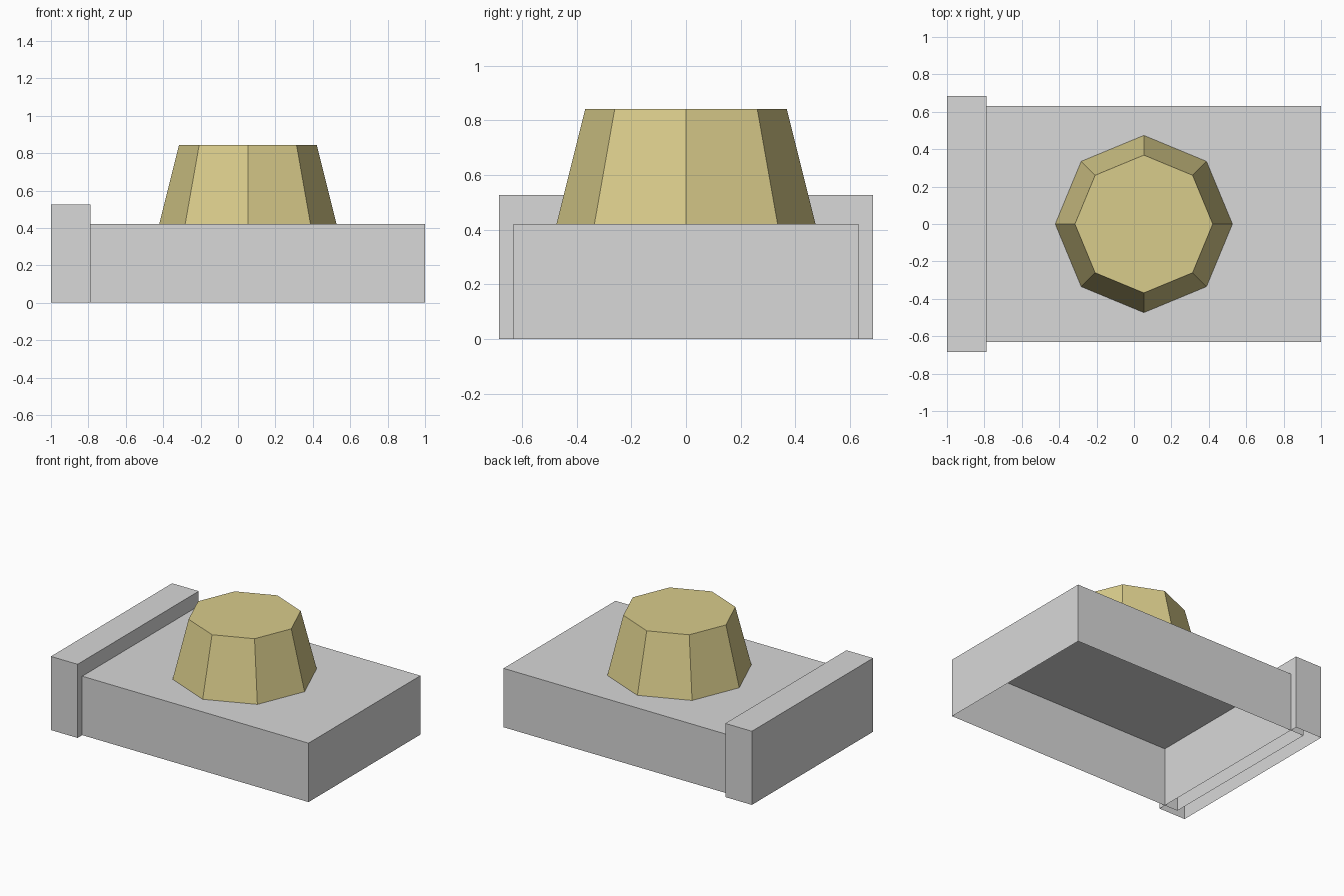
import bpy, bmesh
from mathutils import Matrix, Vector

if "Cube" in bpy.data.objects:
    bpy.data.objects.remove(bpy.data.objects["Cube"])

U = 2 / 19  # one grid module of the model


def material(name, rgb):
    m = bpy.data.materials.new(name)
    m.diffuse_color = (*rgb, 1)
    m.use_nodes = True
    m.node_tree.nodes["Principled BSDF"].inputs["Base Color"].default_value = m.diffuse_color
    return m


grey = material("light grey", (0.686, 0.686, 0.686))
tan = material("tan", (0.694, 0.604, 0.258))


def finish(name, bm, mat):
    """Remove the downward face (all parts are open underneath) and add the object."""
    bm.normal_update()
    bmesh.ops.delete(bm, geom=[f for f in bm.faces if f.normal.z < -0.9], context='FACES')
    me = bpy.data.meshes.new(name)
    bm.to_mesh(me)
    bm.free()
    me.materials.append(mat)
    ob = bpy.data.objects.new(name, me)
    bpy.context.collection.objects.link(ob)


def open_box(name, x0, x1, width, height, mat):
    bm = bmesh.new()
    size = Vector((x1 - x0, width, height))
    bmesh.ops.create_cube(bm, size=1, matrix=Matrix.Translation(
        ((x0 + x1) / 2, 0, height / 2)) @ Matrix.Diagonal((*size, 1)))
    finish(name, bm, mat)


# base slab, running halfway into the end bar
open_box("base", -1 + U, 1, 12 * U, 4 * U, grey)

# raised bar across the left end
open_box("end_bar", -1, -1 + 2 * U, 13 * U, 5 * U, grey)

# eight-sided tapered knob in the middle of the base
bm = bmesh.new()
bmesh.ops.create_cone(bm, cap_ends=True, segments=8, radius1=4.5 * U, radius2=3.5 * U,
                      depth=4 * U, matrix=Matrix.Translation((U / 2, 0, 6 * U)))
finish("knob", bm, tan)
